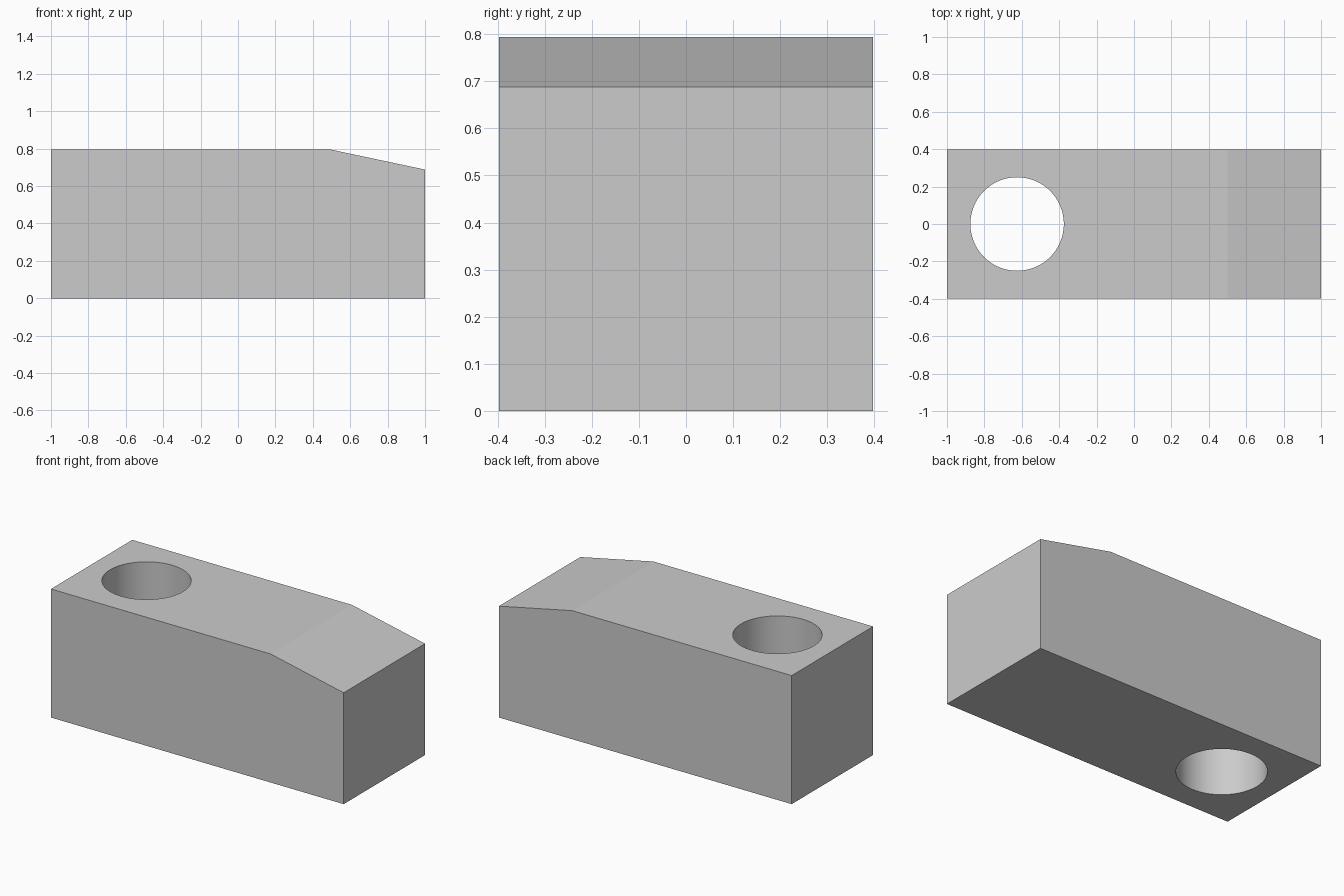
import bpy
import bmesh
from math import radians

if "Cube" in bpy.data.objects:
    bpy.data.objects.remove(bpy.data.objects["Cube"], do_unlink=True)

HALF_DEPTH = 0.397
HEIGHT = 0.794

# Plain grey material
grey = bpy.data.materials.new("plain grey")
grey.use_nodes = True
colour = (0.6, 0.6, 0.6, 1)
grey.diffuse_color = colour
grey.node_tree.nodes["Principled BSDF"].inputs["Base Color"].default_value = colour

# Block: side profile with a sloped end, extruded through the depth
profile = [(-1, 0), (1, 0), (1, 0.688), (0.5, HEIGHT), (-1, HEIGHT)]
bm = bmesh.new()
side = bm.faces.new([bm.verts.new((x, -HALF_DEPTH, z)) for x, z in profile])
extruded = bmesh.ops.extrude_face_region(bm, geom=[side])["geom"]
bmesh.ops.translate(bm, vec=(0, 2 * HALF_DEPTH, 0),
                    verts=[v for v in extruded if isinstance(v, bmesh.types.BMVert)])
bmesh.ops.recalc_face_normals(bm, faces=bm.faces)
mesh = bpy.data.meshes.new("block")
bm.to_mesh(mesh)
bm.free()
mesh.materials.append(grey)
block = bpy.data.objects.new("block", mesh)
bpy.context.collection.objects.link(block)

# Round through hole
bpy.ops.mesh.primitive_cylinder_add(vertices=64, radius=0.25, depth=2,
                                    location=(-0.625, 0, HEIGHT / 2))
cutter = bpy.context.object
cutter.name = "hole_cutter"
cutter.hide_render = True
cutter.data.materials.append(grey)

hole = block.modifiers.new("hole", 'BOOLEAN')
hole.operation = 'DIFFERENCE'
hole.solver = 'EXACT'
hole.object = cutter

bpy.ops.object.select_all(action='DESELECT')
block.select_set(True)
bpy.context.view_layer.objects.active = block
bpy.ops.object.modifier_apply(modifier=hole.name)
bpy.data.objects.remove(cutter, do_unlink=True)

# Smooth hole wall, crisp block edges
bpy.ops.object.shade_smooth_by_angle(angle=radians(10))
